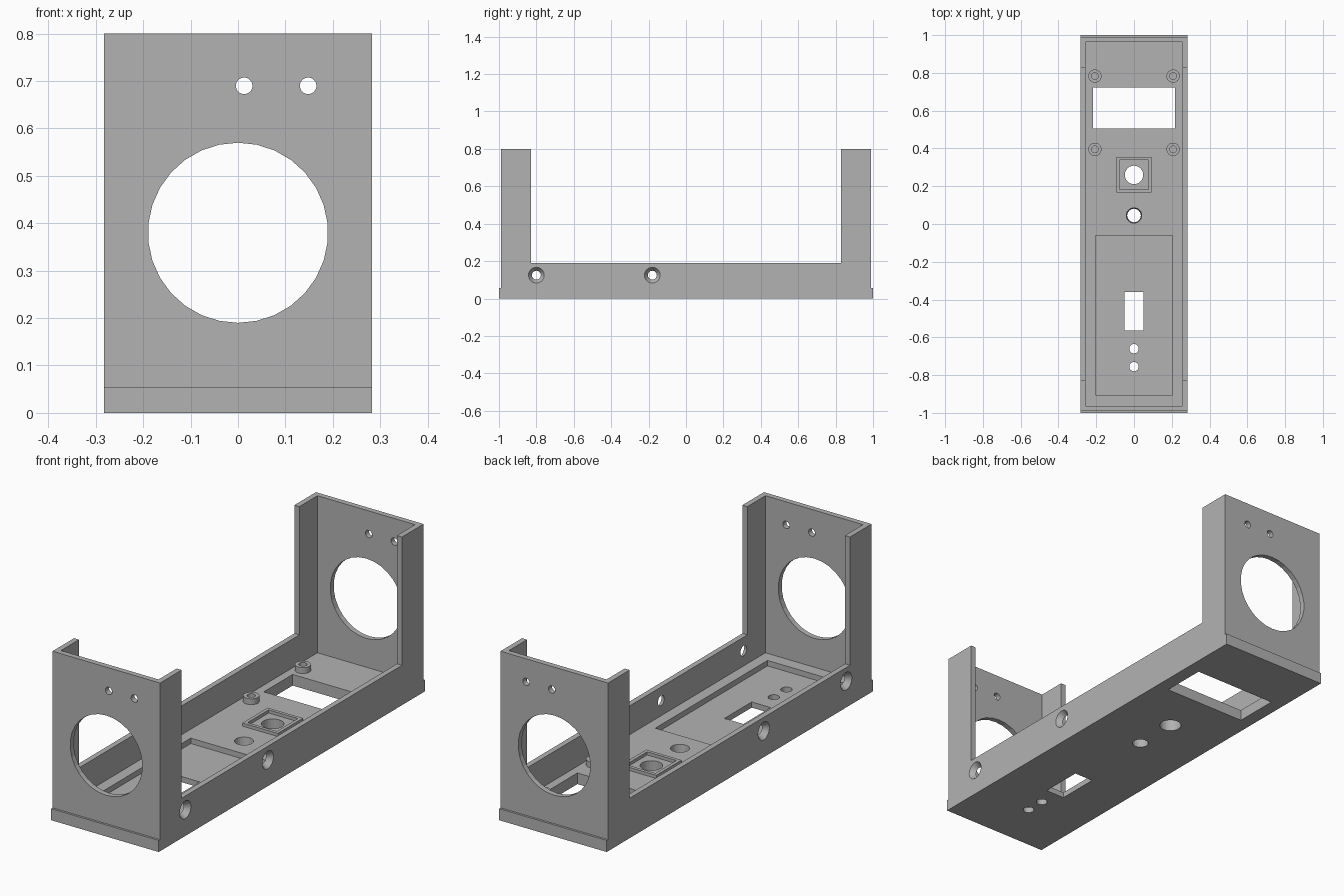
import bpy, bmesh, math
from mathutils import Matrix, Vector

if "Cube" in bpy.data.objects:
    bpy.data.objects.remove(bpy.data.objects["Cube"])

grey = bpy.data.materials.new("plain_grey")
grey.diffuse_color = (0.45, 0.45, 0.45, 1)
grey.use_nodes = True
grey.node_tree.nodes["Principled BSDF"].inputs["Base Color"].default_value = grey.diffuse_color

W, L, H = 0.283, 0.99, 0.8      # half width, half length, tower height
T, FLOOR, SIDE = 0.026, 0.053, 0.19
TOWER = 0.828                   # inner end of the tower flanges


def finish(name, bm):
    me = bpy.data.meshes.new(name)
    bmesh.ops.recalc_face_normals(bm, faces=bm.faces)
    bm.to_mesh(me)
    bm.free()
    ob = bpy.data.objects.new(name, me)
    bpy.context.collection.objects.link(ob)
    me.materials.append(grey)
    return ob


def box(name, x0, x1, y0, y1, z0, z1):
    bm = bmesh.new()
    m = Matrix.Translation(((x0 + x1) / 2, (y0 + y1) / 2, (z0 + z1) / 2))
    m = m @ Matrix.Diagonal((x1 - x0, y1 - y0, z1 - z0, 1))
    bmesh.ops.create_cube(bm, size=1, matrix=m)
    return finish(name, bm)


def rod(name, start, end, r0, r1=None, n=24):
    """Cylinder or cone between two points along one axis."""
    a, b = Vector(start), Vector(end)
    d = b - a
    rot = d.to_track_quat('Z', 'Y').to_matrix().to_4x4()
    if abs(d.y) > 0:            # keep a polygon corner on the x axis
        rot = Matrix.Rotation(math.copysign(math.pi / 2, -d.y), 4, 'X')
    bm = bmesh.new()
    bmesh.ops.create_cone(bm, cap_ends=True, segments=n, radius1=r0,
                          radius2=r0 if r1 is None else r1, depth=d.length,
                          matrix=Matrix.Translation((a + b) / 2) @ rot)
    return finish(name, bm)


def combine(ob, tool, op='DIFFERENCE'):
    """Apply a boolean and remove the tool."""
    tool.hide_render = True
    mod = ob.modifiers.new("cut", 'BOOLEAN')
    mod.operation, mod.solver, mod.object = op, 'EXACT', tool
    bpy.context.view_layer.objects.active = ob
    bpy.ops.object.modifier_apply(modifier=mod.name)
    bpy.data.objects.remove(tool)


# Main shell: U profile seen from the side, extruded across, with end lips
profile = [(-1, 0), (1, 0), (1, 0.055), (L, 0.055), (L, H), (TOWER, H),
           (TOWER, SIDE), (-TOWER, SIDE), (-TOWER, H), (-L, H), (-L, 0.055), (-1, 0.055)]
bm = bmesh.new()
face = bm.faces.new([bm.verts.new((-W, y, z)) for y, z in profile])
ext = bmesh.ops.extrude_face_region(bm, geom=[face])
bmesh.ops.translate(bm, vec=(2 * W, 0, 0),
                    verts=[v for v in ext["geom"] if isinstance(v, bmesh.types.BMVert)])
shell = finish("enclosure_shell", bm)
combine(shell, box("cavity", -W + T, W - T, -L + T, L - T, FLOOR, 1))

# Floor: shallow tray, display window and switch slot
combine(shell, box("tray", -0.205, 0.205, -0.905, -0.062, 0.027, 0.1))
combine(shell, box("window", -0.218, 0.218, 0.505, 0.722, -0.1, 0.1))
combine(shell, box("slot", -0.05, 0.05, -0.565, -0.36, -0.1, 0.1))

# Round floor holes
for y, r in ((0.26, 0.049), (-0.66, 0.025), (-0.755, 0.025)):
    combine(shell, rod("hole", (0, y, -0.1), (0, y, 0.1), r))
combine(shell, rod("hole", (0, 0.045, -0.01), (0, 0.045, FLOOR + 0.01), 0.035, 0.042))

# Large round openings and small screw holes in both end walls
for s in (-1, 1):
    for x, z, r, n in ((0, 0.38, 0.19, 30), (0.013, 0.69, 0.0175, 24), (0.148, 0.69, 0.0175, 24)):
        combine(shell, rod("hole", (x, s * 0.9, z), (x, s * 1.1, z), r, n=n))
    # Countersunk holes in the side walls
    for y in (-0.80, -0.18):
        combine(shell, rod("hole", (s * (W - T - 0.004), y, 0.125),
                           (s * (W + 0.004), y, 0.125), 0.021, 0.045))

# Screw standoffs around the display window
for x in (-0.207, 0.207):
    for y in (0.395, 0.783):
        post = rod("standoff", (x, y, FLOOR - 0.003), (x, y, FLOOR + 0.028), 0.035)
        combine(post, rod("bore", (x, y, FLOOR), (x, y, 0.2), 0.018))

# Square raised rim around the button hole
rim = box("button_rim", -0.093, 0.093, 0.166, 0.356, FLOOR - 0.003, FLOOR + 0.015)
combine(rim, box("rim_inside", -0.077, 0.077, 0.182, 0.340, 0, 0.2))
